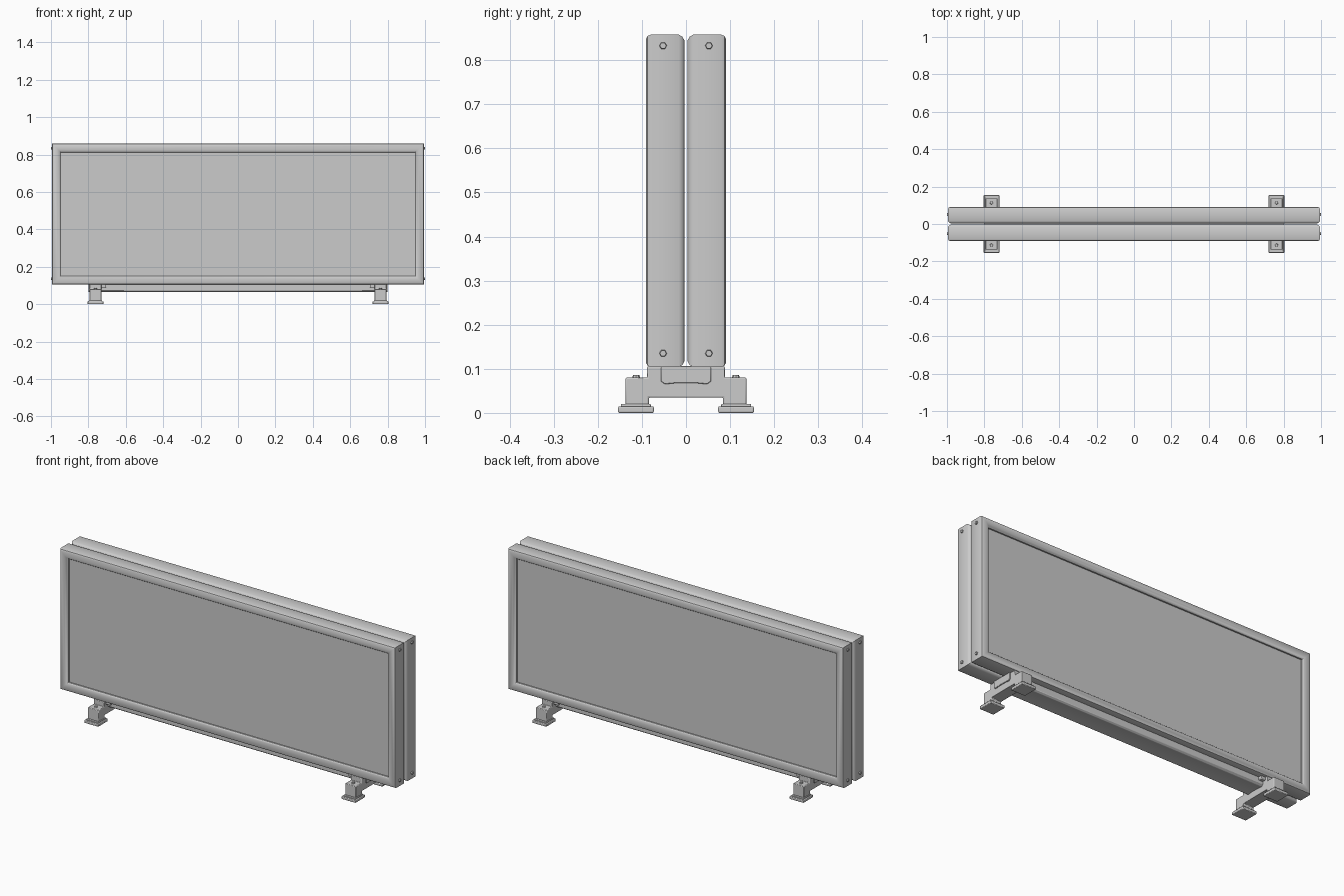
import bpy, bmesh, math
from mathutils import Vector

if "Cube" in bpy.data.objects:
    bpy.data.objects.remove(bpy.data.objects["Cube"])


def finish(name, bm, bevel=0.0, segments=2, smooth=True):
    bmesh.ops.recalc_face_normals(bm, faces=bm.faces)
    mesh = bpy.data.meshes.new(name)
    bm.to_mesh(mesh)
    bm.free()
    ob = bpy.data.objects.new(name, mesh)
    bpy.context.collection.objects.link(ob)
    if bevel:
        mod = ob.modifiers.new("Bevel", "BEVEL")
        mod.width, mod.segments = bevel, segments
        mod.limit_method = "ANGLE"
    if smooth:
        bpy.ops.object.select_all(action="DESELECT")
        bpy.context.view_layer.objects.active = ob
        ob.select_set(True)
        bpy.ops.object.shade_smooth_by_angle(angle=math.radians(35))
    return ob


def box(name, x, y, z, bevel=0.0):
    bm = bmesh.new()
    bmesh.ops.create_cube(bm, size=1)
    for v in bm.verts:
        v.co = Vector([(lo + hi) / 2 + c * (hi - lo)
                       for c, (lo, hi) in zip(v.co, (x, y, z))])
    return finish(name, bm, bevel)


def extrude_x(name, outline, x0, x1, bevel=0.0):
    """Extrude a closed (y, z) outline along x."""
    bm = bmesh.new()
    face = bm.faces.new([bm.verts.new((x0, y, z)) for y, z in outline])
    geo = bmesh.ops.extrude_face_region(bm, geom=[face])["geom"]
    for v in geo:
        if isinstance(v, bmesh.types.BMVert):
            v.co.x = x1
    return finish(name, bm, bevel)


def knob(name, loc, radius, depth, axis, sides):
    bm = bmesh.new()
    bmesh.ops.create_cone(bm, cap_ends=True, segments=sides, radius1=radius,
                          radius2=radius * 0.8, depth=depth)
    rot = Vector((0, 0, 1)).rotation_difference(Vector(axis))
    for v in bm.verts:
        v.co = rot @ v.co + Vector(loc)
    finish(name, bm)


W, Z0, Z1 = 0.994, 0.104, 0.858
BORDER = 0.046


def frame(name, s):
    """Mitred frame: an (inset, y) section swept round the rectangle."""
    section = [(BORDER, 0.006), (0.014, 0.003), (0.005, 0.008), (0, 0.016),
               (0, 0.08), (0.003, 0.087), (0.010, 0.091), (0.030, 0.091),
               (0.040, 0.088), (BORDER, 0.081), (BORDER, 0.072)]
    bm = bmesh.new()
    rings = []
    for d, y in section:
        rings.append([bm.verts.new((sx * (W - d), s * y, z + sz * d))
                      for sx, z, sz in ((-1, Z0, 1), (1, Z0, 1),
                                        (1, Z1, -1), (-1, Z1, -1))])
    for i, a in enumerate(rings):
        b = rings[(i + 1) % len(rings)]
        for j in range(4):
            k = (j + 1) % 4
            bm.faces.new((a[j], a[k], b[k], b[j]))
    finish(name, bm)


# Two framed boards, back to back
for s, side in ((-1, "front"), (1, "back")):
    frame(side + "_frame", s)
    box(side + "_board", (-W + 0.044, W - 0.044), sorted((s * 0.008, s * 0.074)),
        (Z0 + 0.044, Z1 - 0.044))
    # Screws on the frame ends
    for sx in (-1, 1):
        for z in (0.135, 0.833):
            knob(side + "_end_screw", (sx * 0.996, s * 0.052, z), 0.009, 0.008,
                 (sx, 0, 0), 6)

# Rail under the boards, joining both feet
rail = [(-0.057, 0.106), (-0.057, 0.072), (-0.048, 0.065), (-0.02, 0.068),
        (0.02, 0.068), (0.048, 0.065), (0.057, 0.072), (0.057, 0.106)]
extrude_x("bottom_rail", rail, -0.80, 0.80, 0.002)

# Feet: bridge bracket, stepped pads, bolts and gussets
half = [(0.088, 0.106), (0.088, 0.080), (0.137, 0.080), (0.137, 0.018),
        (0.084, 0.018), (0.084, 0.035)]
bridge = half + [(-y, z) for y, z in reversed(half)]
for sx in (-1, 1):
    cx = sx * 0.762
    extrude_x("foot_bridge", bridge, cx - 0.032, cx + 0.032, 0.003)
    for s in (-1, 1):
        box("foot_pad", (cx - 0.042, cx + 0.042), sorted((s * 0.073, s * 0.154)),
            (0, 0.015), 0.003)
        box("foot_pad_plate", (cx - 0.036, cx + 0.036),
            sorted((s * 0.079, s * 0.148)), (0.013, 0.02), 0.002)
        knob("foot_bolt", (cx, s * 0.113, 0.082), 0.009, 0.008, (0, 0, 1), 8)
    box("foot_gusset", sorted((sx * 0.705, sx * 0.735)), (-0.075, 0.075),
        (0.088, 0.106), 0.003)
